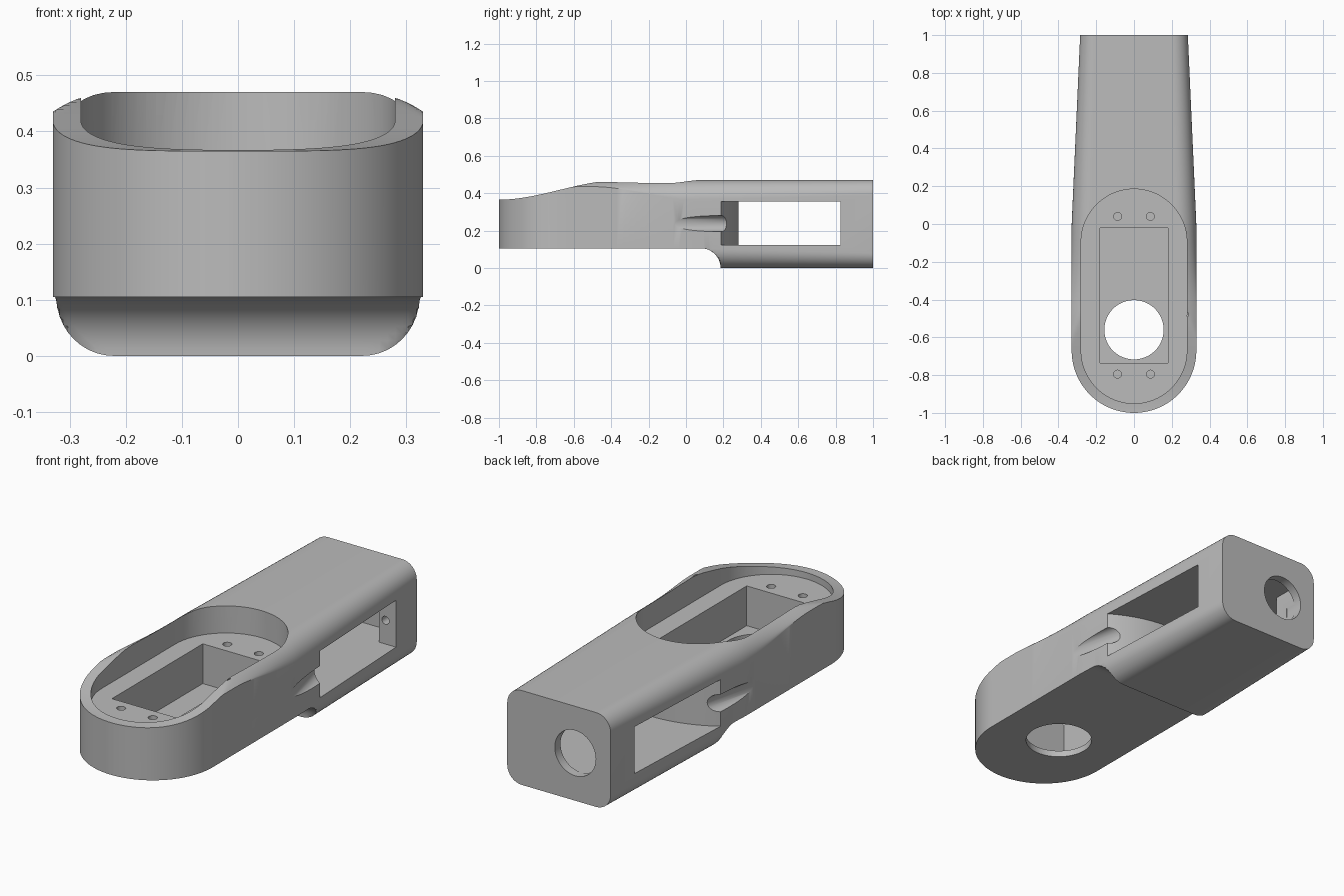
import bpy, bmesh, math
from mathutils import Vector

if "Cube" in bpy.data.objects:
    bpy.data.objects.remove(bpy.data.objects["Cube"], do_unlink=True)

grey = bpy.data.materials.new("plain grey")
grey.use_nodes = True
grey.diffuse_color = (0.5, 0.5, 0.5, 1)
grey.node_tree.nodes["Principled BSDF"].inputs["Base Color"].default_value = (0.5, 0.5, 0.5, 1)

HALF, NOSE_Y, EDGE = 0.33, -0.67, 0.105


def make_object(name, bm):
    bmesh.ops.recalc_face_normals(bm, faces=bm.faces)
    mesh = bpy.data.meshes.new(name)
    bm.to_mesh(mesh)
    bm.free()
    mesh.materials.append(grey)
    ob = bpy.data.objects.new(name, mesh)
    bpy.context.collection.objects.link(ob)
    return ob


def loft(name, rings):
    """Skin closed rings of points and cap both ends."""
    bm = bmesh.new()
    rows = [[bm.verts.new(p) for p in ring] for ring in rings]
    n = len(rows[0])
    for a, b in zip(rows, rows[1:]):
        for i in range(n):
            j = (i + 1) % n
            bm.faces.new((a[i], a[j], b[j], b[i]))
    bm.faces.new(rows[0])
    bm.faces.new(rows[-1])
    return make_object(name, bm)


def prism(name, outline, z0, z1):
    return loft(name, [[(x, y, z) for x, y in outline] for z in (z0, z1)])


def rod(name, start, end, radius, sides=48):
    """Cylinder between two points."""
    start, end = Vector(start), Vector(end)
    turn = (end - start).to_track_quat('Z', 'Y')
    circle = [turn @ Vector((radius * math.cos(t), radius * math.sin(t), 0))
              for t in (2 * math.pi * i / sides for i in range(sides))]
    return loft(name, [[c + p for c in circle] for p in (start, end)])


def smooth(a, b, v):
    t = min(max((v - a) / (b - a), 0), 1)
    return t * t * (3 - 2 * t)


# Body cross-section at a given distance along the arm
def half_width(y):
    if y < NOSE_Y:
        return math.sqrt(max(HALF ** 2 - (y - NOSE_Y) ** 2, 0.0001))
    return HALF - 0.045 * max(y, 0)


def underside(y):
    if y <= 0.08:
        return EDGE
    return math.sqrt(max(EDGE ** 2 - (y - 0.08) ** 2, 0))


def section(y):
    w = half_width(y)
    corner = min(EDGE - 0.025 * max(y, 0), w * 0.95)
    crest = 0.365 + 0.105 * smooth(-1, -0.35, y)
    blend = smooth(-0.5, 0.05, y)
    drop = 0.035 + (corner - 0.035) * blend
    steps = 10
    top, bottom = [], []
    for i in range(steps + 1):
        u = math.sin(i / steps * math.pi / 2)
        round_off = 1 - math.sqrt(max(1 - u * u, 0))
        x = w - corner + corner * u
        fall = drop * ((1 - blend) * u * u + blend * round_off)
        top.append((x, min(0.47 - fall, crest)))
        bottom.append((x, max(corner * round_off, underside(y))))
    right = bottom + top[::-1]
    return [(x, y, z) for x, z in right] + [(-x, y, z) for x, z in right[::-1]]


nose = [NOSE_Y - HALF * math.cos(i / 28 * math.pi / 2) for i in range(28)]
middle = [NOSE_Y + 0.03 * i for i in range(25)]
step = [0.08 + EDGE * math.sin(i / 12 * math.pi / 2) for i in range(13)]
body = loft("arm_body", [section(y) for y in nose + middle + step + [0.4, 0.7, 1.0]])

cutters = []

# Rounded pocket in the top
pocket = []
for centre, start in ((-0.095, 0), (NOSE_Y, math.pi)):
    for i in range(41):
        t = start + math.pi * i / 40
        pocket.append((0.28 * math.cos(t), centre + 0.28 * math.sin(t)))
cutters.append(prism("pocket_cutter", pocket, 0.335, 0.8))

# Motor recess, shaft hole and screw holes in the pocket floor
recess = [(-0.18, -0.735), (0.18, -0.735), (0.18, -0.02), (-0.18, -0.02)]
cutters.append(prism("recess_cutter", recess, 0.137, 0.6))
cutters.append(rod("shaft_hole_cutter", (0, -0.56, -0.1), (0, -0.56, 0.25), 0.157, 64))
for x in (-0.087, 0.087):
    for y in (0.04, -0.795):
        cutters.append(rod("screw_hole_cutter", (x, y, 0.24), (x, y, 0.4), 0.021, 24))

# Side windows joined by a hollow with a curved front wall and rear posts
curve = [(x, math.sqrt(0.36 - x * x) - 0.32) for x in (0.45 - 0.9 * i / 40 for i in range(41))]
hollow = curve + [(-0.45, 0.825), (-0.2, 0.825), (-0.2, 0.955),
                  (0.2, 0.955), (0.2, 0.825), (0.45, 0.825)]
cutters.append(prism("window_cutter", hollow, 0.122, 0.355))

# Cable grooves and post screw holes on both sides
for s in (-1, 1):
    cutters.append(rod("groove_cutter", (s * 0.383, -0.1, 0.237), (s * 0.285, 0.34, 0.237), 0.043))
    cutters.append(rod("post_hole_cutter", (s * 0.235, 0.78, 0.24), (s * 0.235, 0.9, 0.24), 0.02, 24))

# Cable hole in the rear face
cutters.append(rod("rear_hole_cutter", (-0.09, 0.9, 0.237), (-0.09, 1.1, 0.237), 0.113, 64))

for cutter in cutters:
    cutter.hide_render = True
    mod = body.modifiers.new(cutter.name, 'BOOLEAN')
    mod.operation = 'DIFFERENCE'
    mod.solver = 'EXACT'
    mod.object = cutter

# Bake the cuts, drop the helpers and shade
bpy.context.view_layer.objects.active = body
body.select_set(True)
for mod in list(body.modifiers):
    bpy.ops.object.modifier_apply(modifier=mod.name)
for cutter in cutters:
    bpy.data.objects.remove(cutter, do_unlink=True)
bpy.ops.object.shade_smooth_by_angle(angle=math.radians(30))
